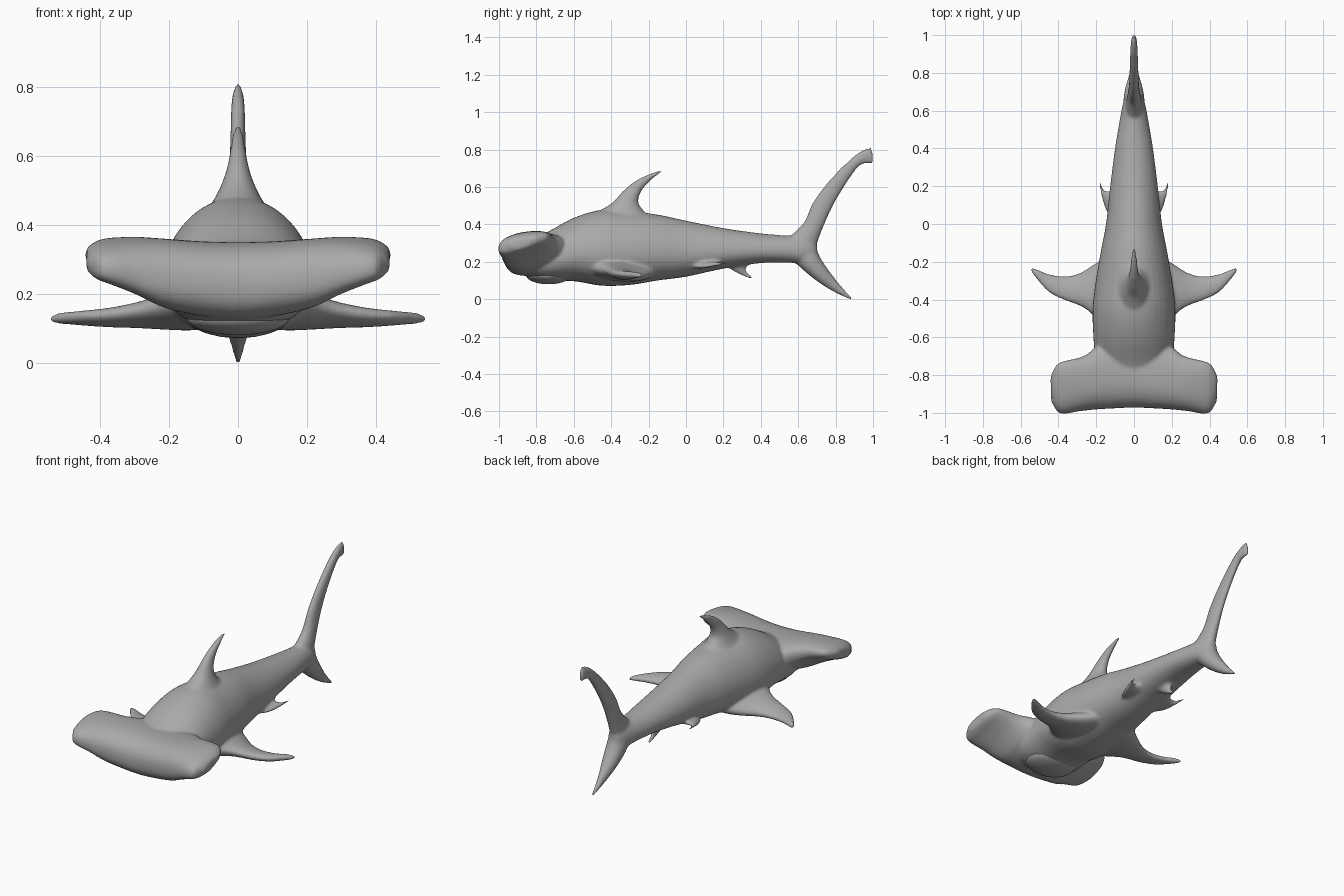
import bpy, bmesh, math
from mathutils import Vector, Matrix

grey = bpy.data.materials.new("shark grey")
grey.diffuse_color = (0.4, 0.4, 0.4, 1)


def spline(rows, steps=5):
    """Catmull-Rom interpolation through rows of numbers."""
    out = []
    for i in range(len(rows) - 1):
        a, b = rows[max(i - 1, 0)], rows[i]
        c, d = rows[i + 1], rows[min(i + 2, len(rows) - 1)]
        for s in range(steps):
            t = s / steps
            out.append([0.5 * (2 * q + (r - p) * t + (2 * p - 5 * q + 4 * r - w) * t * t
                               + (3 * q - p - 3 * r + w) * t ** 3)
                        for p, q, r, w in zip(a, b, c, d)])
    return out + [list(rows[-1])]


def loft(bm, rows, axis, power=1.0, taper=0.0, sides=32):
    """Skin oval rings; row = edge point, opposite edge point, half thickness.
    Taper thickens the ring towards its first edge point."""
    axis = Vector(axis)
    rings = []
    for r in spline(rows):
        p, q, half = Vector(r[0:3]), Vector(r[3:6]), max(r[6], 0.002)
        ring = []
        for k in range(sides):
            c, s = (f(2 * math.pi * k / sides) for f in (math.cos, math.sin))
            c, s = (math.copysign(abs(v) ** power, v) for v in (c, s))
            ring.append(bm.verts.new((p + q) / 2 + (p - q) / 2 * c
                                     + axis * half * s * (1 + taper * c)))
        rings.append(ring)
    faces = [bm.faces.new(rings[0]), bm.faces.new(rings[-1])]
    for a, b in zip(rings, rings[1:]):
        for k in range(sides):
            n = (k + 1) % sides
            faces.append(bm.faces.new((a[k], a[n], b[n], b[k])))
    bmesh.ops.recalc_face_normals(bm, faces=faces)


def ball(bm, centre, radii):
    bmesh.ops.create_uvsphere(bm, u_segments=32, v_segments=20, radius=1,
                              matrix=Matrix.Translation(centre) @ Matrix.Diagonal((*radii, 1)))


def finish(bm, name):
    me = bpy.data.meshes.new(name)
    bm.to_mesh(me)
    bm.free()
    me.materials.append(grey)
    for p in me.polygons:
        p.use_smooth = True
    ob = bpy.data.objects.new(name, me)
    bpy.context.collection.objects.link(ob)
    return ob


X, Z = (1, 0, 0), (0, 0, 1)
bm = bmesh.new()

# Trunk: y, half width, bottom, top
trunk = [(-.93, .10, .17, .29), (-.85, .17, .12, .32), (-.75, .20, .094, .355),
         (-.6, .213, .096, .435), (-.45, .217, .072, .478), (-.3, .20, .076, .47),
         (-.15, .175, .10, .452), (0, .147, .12, .42), (.2, .125, .163, .38),
         (.4, .10, .193, .352), (.55, .075, .195, .34), (.63, .06, .19, .34),
         (.68, .04, .21, .32), (.70, .02, .24, .29)]
loft(bm, [(0, y, t, 0, y, b, w) for y, w, b, t in trunk], X, 0.96, -0.14)

# Hammer head: x, front y, front z, back y, back z, half height
half = [(0, -.972, .225, -.60, .26, .107), (.1, -.976, .23, -.60, .265, .104),
        (.2, -.982, .24, -.65, .285, .096), (.25, -.987, .247, -.69, .303, .086),
        (.3, -.993, .257, -.71, .32, .073), (.37, -1.005, .268, -.725, .332, .056),
        (.41, -.99, .274, -.745, .33, .045), (.44, -.92, .285, -.80, .32, .026)]
head = [(-r[0], *r[1:]) for r in half[:0:-1]] + half
loft(bm, [(x, fy, fz, x, by, bz, h) for x, fy, fz, by, bz, h in head], Z, 0.84, 0.2)

# Dorsal fin with a broad saddle: z, leading y, trailing y, half thickness
dorsal = [(.34, -.70, -.02, .15), (.40, -.60, -.12, .12), (.45, -.50, -.20, .085),
          (.48, -.45, -.232, .066), (.52, -.39, -.255, .047), (.57, -.345, -.242, .031),
          (.62, -.29, -.203, .022), (.66, -.22, -.157, .016), (.684, -.155, -.122, .01)]
loft(bm, [(0, a, z, 0, b, z, t) for z, a, b, t in dorsal], X)

# Tail lobes: leading y z, trailing y z, half thickness
upper = [(.50, .28, .68, .22, .045), (.56, .34, .698, .285, .044), (.63, .41, .724, .36, .035),
         (.68, .52, .782, .49, .027), (.77, .64, .852, .61, .023), (.88, .75, .92, .705, .021),
         (.95, .80, .962, .725, .017), (.995, .814, 1.003, .72, .011)]
lower = [(.54, .25, .695, .29, .05), (.60, .18, .712, .235, .056), (.695, .10, .752, .17, .045),
         (.80, .033, .815, .088, .022), (.892, -.008, .882, .014, .009)]
for lobe in (upper, lower):
    loft(bm, [(0, a, b, 0, c, d, t) for a, b, c, d, t in lobe], X)

# Anal fin
anal = [(.17, .23, .36, .23, .045), (.215, .18, .34, .19, .028),
        (.265, .143, .32, .155, .016), (.35, .105, .355, .12, .009)]
loft(bm, [(0, a, b, 0, c, d, t) for a, b, c, d, t in anal], X)

# Paired fins: x, leading y, trailing y, z, half thickness, tilt
pectoral = [(.05, -.56, -.14, .17, .07, .01), (.14, -.54, -.17, .158, .063, .015),
            (.20, -.50, -.205, .15, .052, .018), (.25, -.455, -.238, .143, .042, .017),
            (.30, -.428, -.264, .137, .034, .014), (.37, -.403, -.277, .131, .027, .01),
            (.45, -.363, -.264, .129, .021, .006), (.51, -.298, -.24, .129, .017, .002),
            (.547, -.25, -.228, .125, .011, 0)]
pelvic = [(.05, -.02, .22, .19, .03, -.01), (.10, .02, .19, .187, .022, -.01),
          (.135, .05, .175, .184, .016, -.01), (.16, .10, .185, .184, .012, -.008),
          (.183, .195, .235, .195, .008, 0)]
for side in (-1, 1):
    for fin in (pectoral, pelvic):
        loft(bm, [(side * x, a, z + k, side * x, b, z - k, t) for x, a, b, z, t, k in fin], Z)
    # Eye bulge and the lump behind it on the hammer end
    ball(bm, (side * .412, -.925, .288), (.028, .04, .034))
    ball(bm, (side * .415, -.83, .312), (.028, .05, .03))

# Fuse everything into one soft skin
skin = finish(bm, "shark_body")
fuse = skin.modifiers.new("fuse", 'REMESH')
fuse.mode = 'VOXEL'
fuse.voxel_size = 0.0075
fuse.use_smooth_shade = True
soft = skin.modifiers.new("soften", 'SMOOTH')
soft.factor = 0.5
soft.iterations = 14

# Lower jaw, kept separate so the mouth reads as a crease
bm = bmesh.new()
ball(bm, (0, -.735, .13), (.15, .12, .05))
finish(bm, "lower_jaw")
